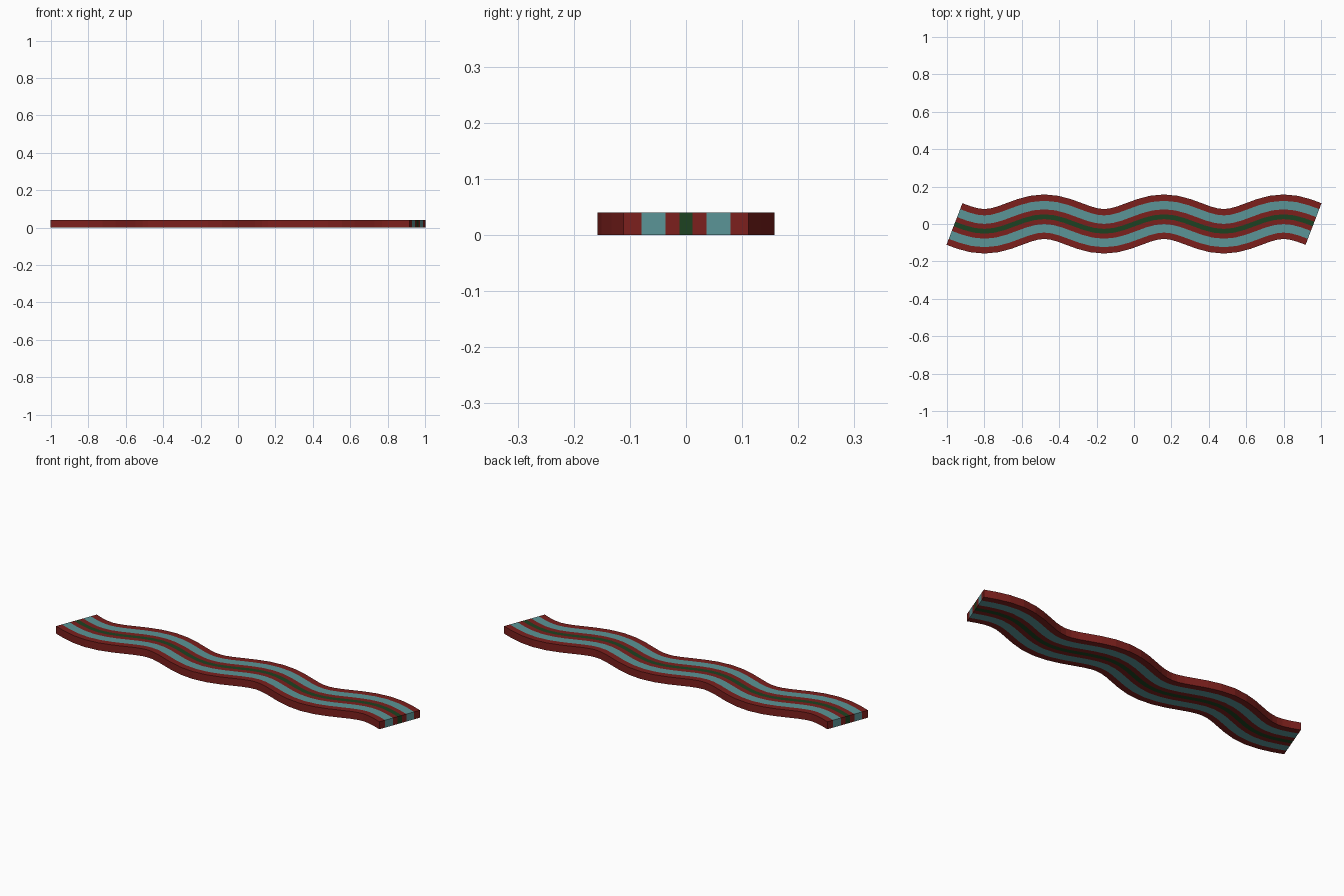
import bpy, math

if "Cube" in bpy.data.objects:
    bpy.data.objects.remove(bpy.data.objects["Cube"])

HEIGHT, AMP, HALF, WAVES, SEGS = 0.04, 0.039, 0.96, 3, 36


def material(name, rgb):
    m = bpy.data.materials.new(name)
    m.diffuse_color = (*rgb, 1)
    m.use_nodes = True
    m.node_tree.nodes["Principled BSDF"].inputs["Base Color"].default_value = m.diffuse_color
    return m


red = material("red", (0.20, 0.014, 0.012))
teal = material("teal", (0.105, 0.30, 0.31))
green = material("green", (0.012, 0.055, 0.015))


def wave_point(t, offset):
    # point on the sine centre line, pushed sideways along its normal
    k = 2 * math.pi * WAVES / (2 * HALF)
    x = -HALF + 2 * HALF * t
    y = -AMP * math.sin(k * (x + HALF))
    slope = -AMP * k * math.cos(k * (x + HALF))
    n = math.hypot(1, slope)
    return x - offset * slope / n, y + offset / n


def stripe(name, a, b, mat):
    # closed wavy bar between two sideways offsets
    verts, faces = [], []
    for i in range(SEGS + 1):
        for off, z in ((a, 0), (b, 0), (b, HEIGHT), (a, HEIGHT)):
            verts.append((*wave_point(i / SEGS, off), z))
    for i in range(SEGS):
        p, q = 4 * i, 4 * i + 4
        for j in range(4):
            k = (j + 1) % 4
            faces.append((p + j, q + j, q + k, p + k)[::-1])
    e = 4 * SEGS
    faces += [(0, 1, 2, 3)[::-1], (e, e + 1, e + 2, e + 3)]
    me = bpy.data.meshes.new(name)
    me.from_pydata(verts, [], faces)
    me.materials.append(mat)
    ob = bpy.data.objects.new(name, me)
    bpy.context.collection.objects.link(ob)
    # consistent outward normals
    import bmesh
    bm = bmesh.new()
    bm.from_mesh(me)
    bmesh.ops.recalc_face_normals(bm, faces=bm.faces)
    bm.to_mesh(me)
    bm.free()


# green core, then mirrored pairs of stripes outwards
stripe("core_stripe", -0.0128, 0.0128, green)
for name, a, b, mat in (("inner_stripe", 0.0128, 0.0395, red),
                        ("middle_stripe", 0.0395, 0.085, teal),
                        ("outer_stripe", 0.085, 0.119, red)):
    stripe(name + "_back", a, b, mat)
    stripe(name + "_front", -b, -a, mat)
